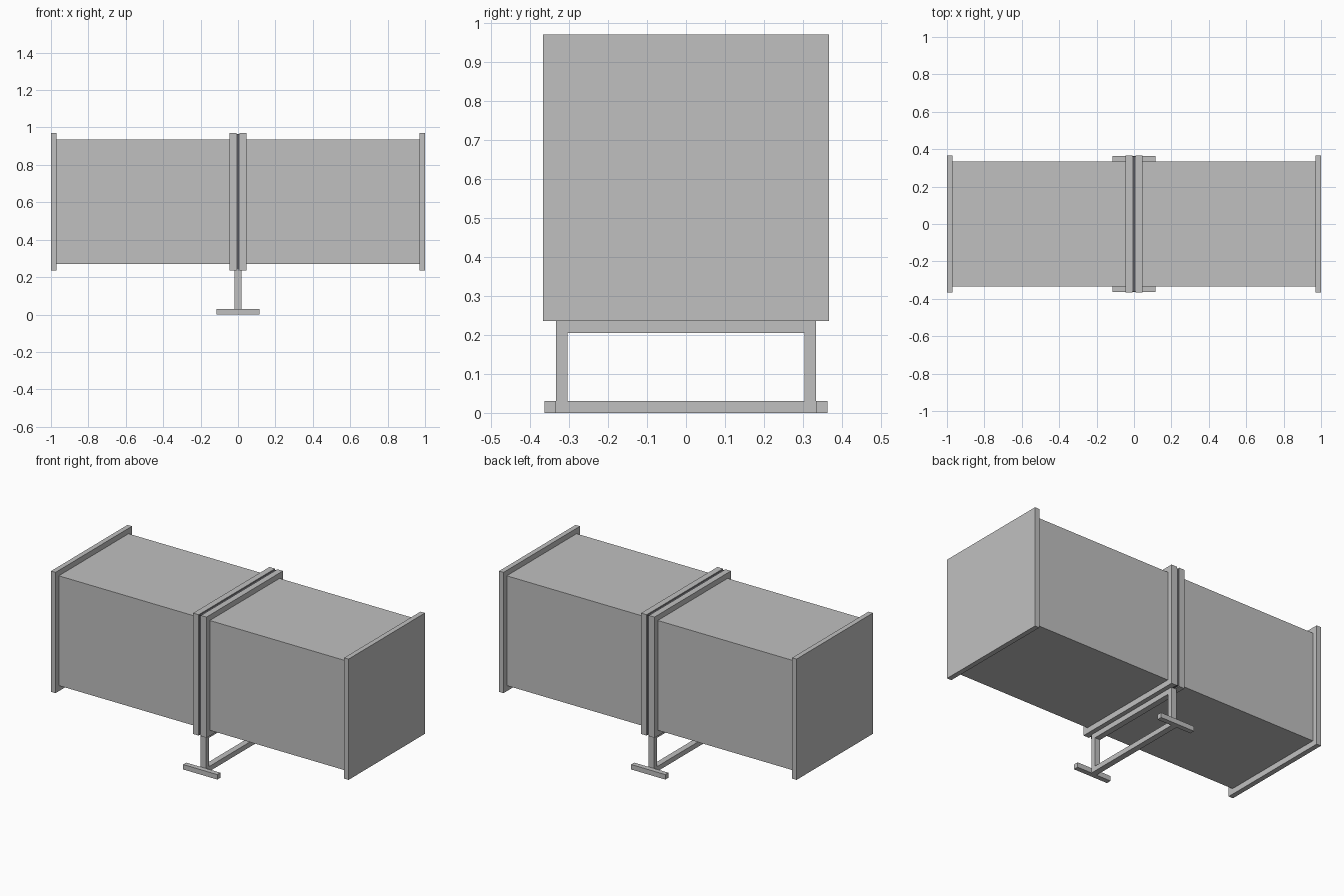
import bpy

cube = bpy.data.objects.get("Cube")
if cube:
    bpy.data.objects.remove(cube, do_unlink=True)


def material(name, colour):
    mat = bpy.data.materials.new(name)
    mat.use_nodes = True
    mat.diffuse_color = colour
    mat.node_tree.nodes["Principled BSDF"].inputs["Base Color"].default_value = colour
    return mat


GREY = material("light grey", (0.53, 0.53, 0.53, 1))
DARK = material("dark grey", (0.1, 0.1, 0.11, 1))


def box(name, x, y, z, mat=GREY):
    """Box spanning the given (low, high) range on each axis."""
    spans = (x, y, z)
    bpy.ops.mesh.primitive_cube_add(size=1, location=[sum(s) / 2 for s in spans])
    obj = bpy.context.object
    obj.name = name
    obj.scale = [s[1] - s[0] for s in spans]
    bpy.ops.object.transform_apply(location=False, rotation=False, scale=True)
    obj.data.materials.append(mat)
    return obj


def mirrored(low, high, sign):
    return tuple(sorted((low * sign, high * sign)))


BODY_Y, BODY_Z = (-0.335, 0.335), (0.27, 0.937)
RIM_Y, RIM_Z = (-0.367, 0.367), (0.236, 0.97)
BAR_X = (-0.018, 0.018)

# Two duct sections with a rim at each end
for side, s in (("left", 1), ("right", -1)):
    box(side + "_duct", mirrored(0.04, 0.975, s), BODY_Y, BODY_Z)
    box(side + "_inner_rim", mirrored(0.008, 0.045, s), RIM_Y, RIM_Z)
    box(side + "_end_rim", mirrored(0.97, 1.0, s), RIM_Y, RIM_Z)

# Gasket between the two sections
box("gasket", (-0.008, 0.008), (-0.362, 0.362), (0.241, 0.965), DARK)

# Stand frame under the joint
for side, s in (("front", -1), ("back", 1)):
    box(side + "_leg", BAR_X, mirrored(0.304, 0.333, s), (0, 0.236))
    box(side + "_foot", (-0.115, 0.115), mirrored(0.333, 0.363, s), (0, 0.03))
box("top_bar", BAR_X, (-0.304, 0.304), (0.205, 0.236))
box("bottom_bar", BAR_X, (-0.304, 0.304), (0, 0.03))
